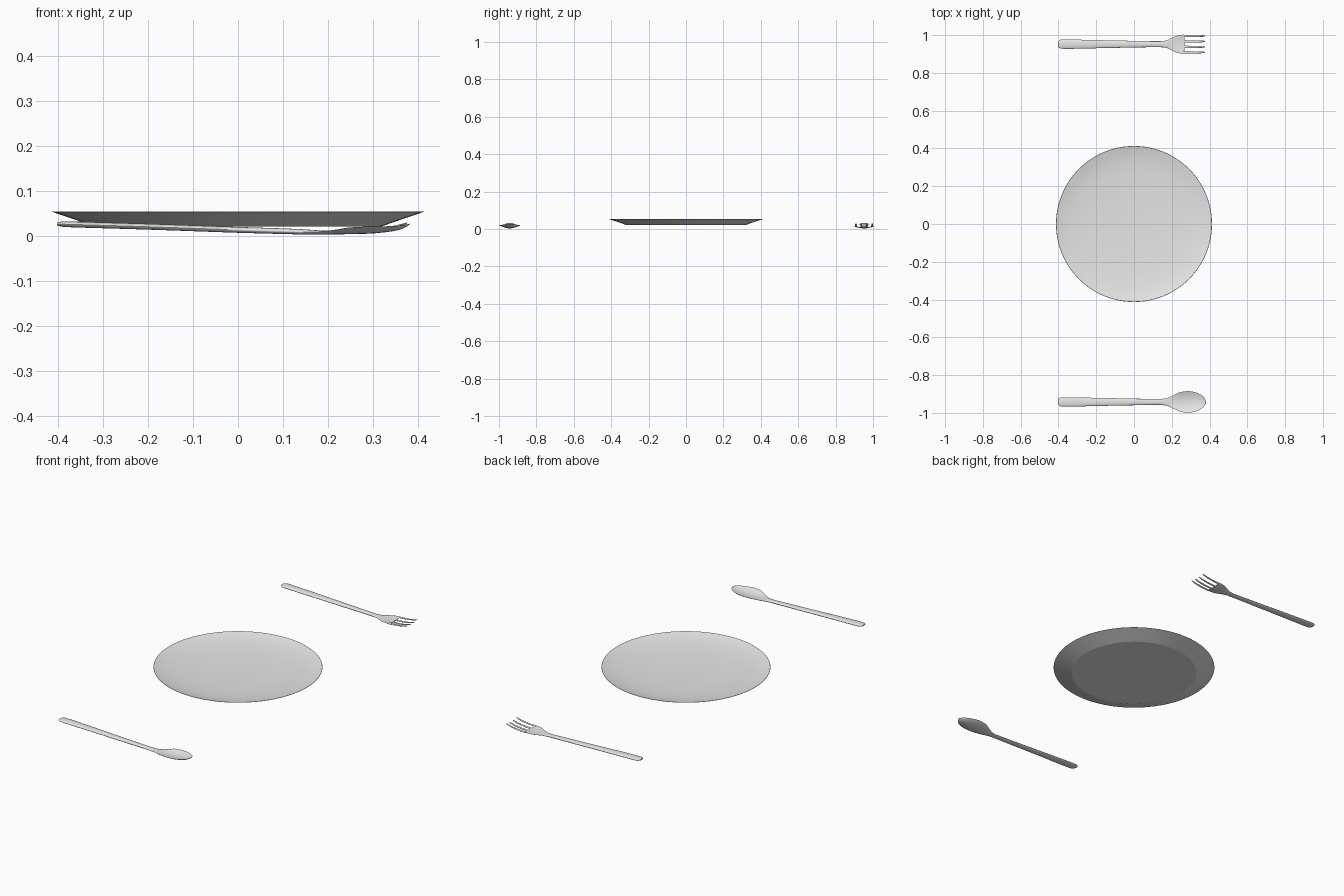
import bpy, bmesh, math

if "Cube" in bpy.data.objects:
    bpy.data.objects.remove(bpy.data.objects["Cube"])

mat = bpy.data.materials.new("light_grey")
mat.use_nodes = True
GREY = (0.8, 0.8, 0.8, 1)
mat.diffuse_color = GREY
mat.node_tree.nodes["Principled BSDF"].inputs["Base Color"].default_value = GREY


def finish(name, bm, angle=40):
    bmesh.ops.remove_doubles(bm, verts=bm.verts, dist=0.00005)
    bmesh.ops.recalc_face_normals(bm, faces=bm.faces)
    me = bpy.data.meshes.new(name)
    bm.to_mesh(me)
    bm.free()
    me.materials.append(mat)
    ob = bpy.data.objects.new(name, me)
    bpy.context.collection.objects.link(ob)
    bpy.ops.object.select_all(action="DESELECT")
    ob.select_set(True)
    bpy.context.view_layer.objects.active = ob
    bpy.ops.object.shade_smooth_by_angle(angle=math.radians(angle))
    return ob


def smooth_stations(pts, steps=4):
    """Monotone cubic interpolation of the stations along x."""
    def slope(i, k):
        if i in (0, len(pts) - 1):
            a, b = (0, 1) if i == 0 else (-2, -1)
            return (pts[b][k] - pts[a][k]) / (pts[b][0] - pts[a][0])
        l = (pts[i][k] - pts[i-1][k]) / (pts[i][0] - pts[i-1][0])
        r = (pts[i+1][k] - pts[i][k]) / (pts[i+1][0] - pts[i][0])
        return 2 * l * r / (l + r) if l * r > 0 else 0
    out = []
    for i in range(len(pts) - 1):
        a, b = pts[i], pts[i+1]
        h = b[0] - a[0]
        for s in range(steps):
            t = s / steps
            row = [a[0] + h * t]
            for k in range(1, len(a)):
                row.append((2*t**3 - 3*t**2 + 1) * a[k] + (3*t**2 - 2*t**3) * b[k]
                           + h * ((t**3 - 2*t**2 + t) * slope(i, k)
                                  + (t**3 - t**2) * slope(i+1, k)))
            out.append(row)
    return out + [pts[-1]]


def loft(bm, stations, y0, n=24):
    """Stations are x, half width, centre height, thickness, dish depth."""
    rings = []
    for x, w, z, t, dish in smooth_stations(stations):
        ring = []
        for i in range(n):
            a = math.tau * i / n
            u = math.cos(a)
            ring.append(bm.verts.new((x, y0 + w * u, z + dish * u * u + t / 2 * math.sin(a))))
        rings.append(ring)
    for a, b in zip(rings, rings[1:]):
        for i in range(n):
            j = (i + 1) % n
            bm.faces.new((a[i], a[j], b[j], b[i]))
    bm.faces.new(rings[0])
    bm.faces.new(rings[-1])


# Plate: a lathed shallow dish with a flat underside
profile = [(0, .022), (.32, .022), (.36, .036), (.413, .054), (.412, .055),
           (.375, .046), (.34, .040), (.27, .034), (.18, .030), (.09, .028), (0, .0275)]
bm = bmesh.new()
verts = [bm.verts.new((r, 0, z)) for r, z in profile]
edges = [bm.edges.new(p) for p in zip(verts, verts[1:])]
bmesh.ops.spin(bm, geom=verts + edges, cent=(0, 0, 0), axis=(0, 0, 1),
               angle=math.tau, steps=96)
finish("plate", bm, 16)

# Handle shared by both pieces of cutlery
handle = [(-.402, .010, .027, .006, 0), (-.398, .018, .027, .009, 0),
          (-.385, .024, .0265, .012, 0), (-.35, .0245, .0255, .013, 0),
          (-.2, .0215, .021, .013, 0), (0, .0175, .014, .013, 0),
          (.13, .0155, .010, .012, 0), (.17, .019, .0085, .010, .001)]

# Spoon: the handle flows into a dished bowl
bowl = [(.21, .036, .007, .006, .006), (.25, .053, .0065, .004, .013),
        (.29, .057, .0075, .004, .014), (.33, .0495, .011, .004, .011),
        (.36, .034, .0165, .004, .007), (.374, .020, .0225, .004, .003),
        (.381, .005, .027, .003, 0)]
bm = bmesh.new()
loft(bm, handle + bowl, -.942)
finish("spoon", bm)

# Fork: the handle widens into a head that carries four tines
head = [(.20, .033, .0075, .008, .003), (.23, .046, .007, .006, .005),
        (.255, .0495, .0075, .005, .006), (.268, .0495, .008, .005, .006)]
bm = bmesh.new()
loft(bm, handle + head, .952)
finish("fork_handle", bm)

bm = bmesh.new()
for offset in (-.0435, -.0145, .0145, .0435):
    lift = .006 * (offset / .0495) ** 2
    loft(bm, [(.258, .0065, .0075 + lift, .005, 0), (.30, .006, .010 + lift, .005, 0),
              (.34, .005, .015 + lift, .005, 0), (.368, .004, .022 + lift, .004, 0),
              (.375, .002, .0245 + lift, .002, 0)], .952 + offset, 10)
finish("fork_tines", bm)
